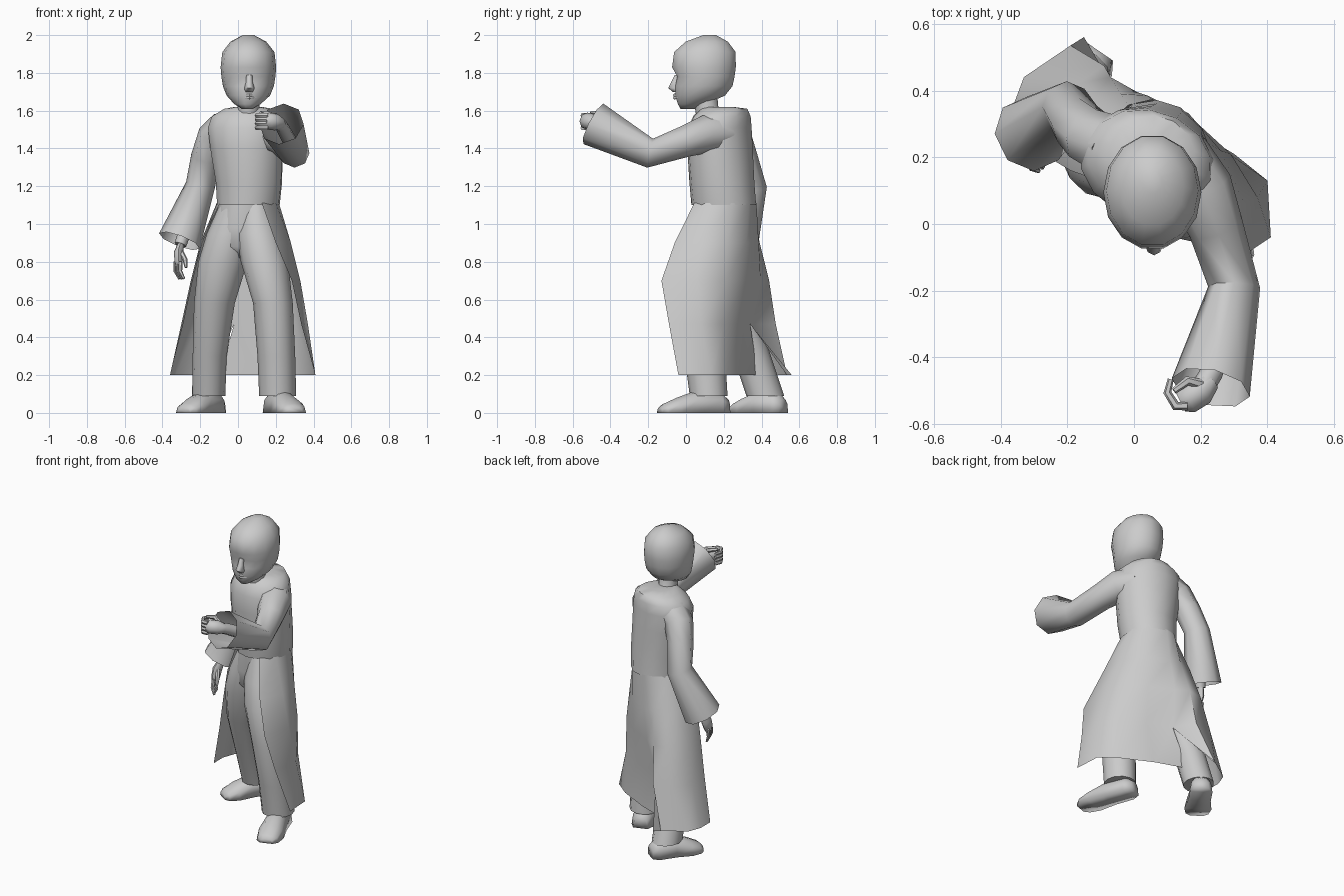
import bpy, bmesh, math
from mathutils import Vector

cube = bpy.data.objects.get("Cube")
if cube:
    bpy.data.objects.remove(cube, do_unlink=True)

grey = bpy.data.materials.new("plain_grey")
grey.use_nodes = True
GREY = (0.6, 0.6, 0.6, 1)
grey.diffuse_color = GREY
grey.node_tree.nodes["Principled BSDF"].inputs["Base Color"].default_value = GREY


def finish(name, bm, angle=55, recalc=True):
    """Turn a bmesh into a smooth-shaded grey object."""
    bmesh.ops.remove_doubles(bm, verts=bm.verts, dist=0.0005)
    if recalc:
        bmesh.ops.recalc_face_normals(bm, faces=bm.faces)
    mesh = bpy.data.meshes.new(name)
    bm.to_mesh(mesh)
    bm.free()
    mesh.materials.append(grey)
    obj = bpy.data.objects.new(name, mesh)
    bpy.context.collection.objects.link(obj)
    bpy.ops.object.select_all(action="DESELECT")
    obj.select_set(True)
    bpy.context.view_layer.objects.active = obj
    bpy.ops.object.shade_smooth_by_angle(angle=math.radians(angle))
    return obj


def skin(bm, rings, closed=True, cap_start=True, cap_end=True):
    """Bridge a list of point rings with quads."""
    loops = [[bm.verts.new(p) for p in ring] for ring in rings]
    n = len(loops[0])
    for low, high in zip(loops, loops[1:]):
        for i in range(n if closed else n - 1):
            j = (i + 1) % n
            bm.faces.new((low[i], low[j], high[j], high[i]))
    if cap_start:
        bm.faces.new(loops[0][::-1])
    if cap_end:
        bm.faces.new(loops[-1])


def ellipse(centre, u, v, n):
    steps = [math.tau * i / n for i in range(n)]
    return [Vector(centre) + u * math.cos(a) + v * math.sin(a) for a in steps]


def stack(name, rows, n=12, yaw=0, **caps):
    """Loft of level ellipses: x, y, z, x radius, y radius."""
    u = Vector((math.cos(yaw), math.sin(yaw), 0))
    v = Vector((-u.y, u.x, 0))
    bm = bmesh.new()
    skin(bm, [ellipse(r[:3], u * r[3], v * r[4], n) for r in rows], **caps)
    return finish(name, bm)


def tube(name, path, n=8, ref=(0, 0, 1), flat=1, **caps):
    """Loft of rings square to a path: x, y, z, radius."""
    points = [Vector(p[:3]) for p in path]
    rings = []
    for i, p in enumerate(points):
        t = (points[min(i + 1, len(points) - 1)] - points[max(i - 1, 0)]).normalized()
        u = t.cross(Vector(ref)).normalized()
        v = u.cross(t)
        rings.append(ellipse(p, u * path[i][3], v * path[i][3] * flat, n))
    bm = bmesh.new()
    skin(bm, rings, **caps)
    return finish(name, bm)


# Head: stacked rings with sunken eye sockets
head = stack("head", [
    (.05, .01, 1.61, .03, .04), (.05, .03, 1.635, .07, .075),
    (.055, .075, 1.68, .115, .135), (.055, .095, 1.73, .135, .155),
    (.055, .098, 1.78, .143, .163), (.055, .095, 1.83, .147, .173),
    (.055, .1, 1.91, .138, .167), (.055, .11, 1.965, .095, .115),
    (.055, .125, 2, .03, .035)], n=14)
for vert in head.data.vertices:
    side = abs(vert.co.x - .055)
    if abs(vert.co.z - 1.78) < .01 and vert.co.y < 0 and .03 < side < .08:
        vert.co.y += .015

# Face details
stack("nose", [(.06, -.05, 1.7, .022, .02), (.06, -.06, 1.72, .027, .034),
               (.06, -.055, 1.75, .018, .024), (.06, -.045, 1.79, .016, .014)], n=8)
for name, z in (("upper_lip", 1.682), ("lower_lip", 1.668)):
    tube(name, [(.025, -.04, z, .004), (.06, -.06, z, .009), (.095, -.04, z, .004)], n=6)

stack("neck", [(.055, .14, 1.54, .07, .08), (.055, .11, 1.61, .058, .062),
               (.055, .1, 1.69, .06, .065)])

# Coat body, turned so the right shoulder sits back
stack("coat_body", [
    (.055, .2, 1.1, .167, .172), (.058, .19, 1.22, .178, .172),
    (.045, .18, 1.4, .197, .172), (.04, .18, 1.51, .207, .165),
    (.045, .19, 1.57, .19, .15), (.055, .2, 1.61, .13, .125),
    (.055, .17, 1.62, .07, .08)], n=14, yaw=-.3, cap_start=False)

# Coat skirt: two open panels that join at the back above a slit
LEVELS = (1.11, .9, .7, .47, .2)


def waist(degrees):
    a = math.radians(degrees)
    return (.055 + .168 * math.cos(a), .2 + .173 * math.sin(a))


left_panel = [
    [waist(a) for a in (-65, -30, 15, 50, 90)],
    [(.2, -.06), (.28, .07), (.26, .22), (.17, .32), (.04, .385)],
    [(.285, -.13), (.33, .06), (.29, .21), (.16, .32), (.01, .395)],
    [(.335, -.09), (.37, .08), (.3, .2), (.15, .3), (-.02, .34)],
    [(.41, -.04), (.4, .13), (.3, .21), (.1, .31), (-.1, .38)],
]
right_panel = [
    [waist(a) for a in (90, 115, 145, 180, 205)],
    [(.04, .385), (-.04, .39), (-.14, .36), (-.2, .27), (-.19, .16)],
    [(.01, .395), (-.07, .44), (-.17, .42), (-.25, .31), (-.24, .19)],
    [(-.02, .34), (-.09, .475), (-.21, .46), (-.3, .36), (-.29, .22)],
    [(-.15, .56), (-.19, .535), (-.33, .44), (-.36, .36), (-.36, .26)],
]
bm = bmesh.new()
for panel in (left_panel, right_panel):
    rings = [[(x, y, z) for x, y in row] for row, z in zip(panel, LEVELS)]
    skin(bm, rings[::-1], closed=False, cap_start=False, cap_end=False)
finish("coat_skirt", bm, recalc=False)

# Trousers
stack("trouser_hips", [(.025, .18, .82, .06, .08), (.025, .18, .88, .14, .12),
                       (.035, .185, .98, .16, .14), (.055, .2, 1.12, .155, .16)])
stack("left_trouser_leg", [
    (.21, .12, .09, .098, .1), (.203, .1, .3, .1, .108),
    (.185, .06, .58, .105, .115), (.14, .075, .8, .125, .12),
    (.11, .12, .95, .12, .125), (.09, .18, 1.12, .09, .13)])
stack("right_trouser_leg", [
    (-.155, .42, .09, .088, .1), (-.15, .35, .3, .09, .1),
    (-.125, .25, .58, .108, .11), (-.08, .2, .8, .13, .125),
    (-.04, .19, .95, .125, .125), (.01, .2, 1.12, .1, .13)])


# Shoes: arched sections with a flat sole from heel to toe
def shoe(name, heel, toe):
    heel, toe = Vector((*heel, 0)), Vector((*toe, 0))
    side = (toe - heel).cross(Vector((0, 0, 1))).normalized()
    rings = []
    for t, w, h in ((0, .045, .075), (.12, .068, .11), (.45, .068, .12),
                    (.75, .082, .08), (.93, .068, .05), (1, .04, .03)):
        arc = [math.pi * i / 6 for i in range(7)]
        rings.append([heel.lerp(toe, t) + side * w * math.cos(a)
                      + Vector((0, 0, h * math.sin(a) ** .7 if 0 < a < 3 else 0))
                      for a in arc])
    bm = bmesh.new()
    skin(bm, rings)
    finish(name, bm, angle=120)


shoe("left_shoe", (.18, .22), (.305, -.14))
shoe("right_shoe", (-.1, .515), (-.285, .245))

# Sleeves with wide open cuffs
tube("left_sleeve", [(.13, .2, 1.48, .1), (.2, .1, 1.475, .1), (.245, -.01, 1.435, .083),
                     (.3, -.19, 1.375, .078), (.23, -.49, 1.53, .12)], cap_end=False)
tube("right_sleeve", [(-.07, .23, 1.5, .1), (-.13, .26, 1.46, .088), (-.17, .3, 1.35, .08),
                      (-.2, .35, 1.2, .078), (-.31, .27, .91, .115)],
     ref=(0, 1, 0), cap_end=False)

# Left hand: closed fist reaching forward
tube("left_forearm", [(.29, -.25, 1.41, .04), (.23, -.45, 1.52, .035),
                      (.2, -.5, 1.54, .035)])
tube("left_palm", [(.23, -.47, 1.53, .03), (.2, -.5, 1.54, .045),
                   (.16, -.525, 1.545, .045), (.14, -.535, 1.545, .03)])
for i in range(4):
    z = 1.575 - .022 * i
    tube(f"left_finger_{i + 1}", [(.16, -.545, z, .014), (.125, -.545, z, .014),
                                  (.1, -.505, z, .012), (.11, -.465, z, .009)], n=6)
tube("left_thumb", [(.2, -.48, 1.56, .016), (.16, -.47, 1.585, .014),
                    (.12, -.5, 1.59, .01)], n=6)

# Right hand: hanging and relaxed
tube("right_forearm", [(-.24, .32, 1.08, .04), (-.305, .255, .89, .032)], ref=(0, 1, 0))
tube("right_palm", [(-.3, .26, .9, .028), (-.315, .235, .85, .04),
                    (-.315, .215, .8, .036), (-.312, .205, .78, .025)],
     ref=(1, 0, 0), flat=.6)
for i in range(4):
    y = .245 - .022 * i
    x = -.33 + .008 * i
    tube(f"right_finger_{i + 1}", [(x, y, .8, .012), (x, y - .01, .75, .011),
                                   (x + .02, y - .02, .71, .007)], n=6, ref=(0, 1, 0))
tube("right_thumb", [(-.3, .22, .85, .014), (-.28, .185, .81, .013),
                     (-.275, .17, .77, .008)], n=6, ref=(0, 1, 0))
